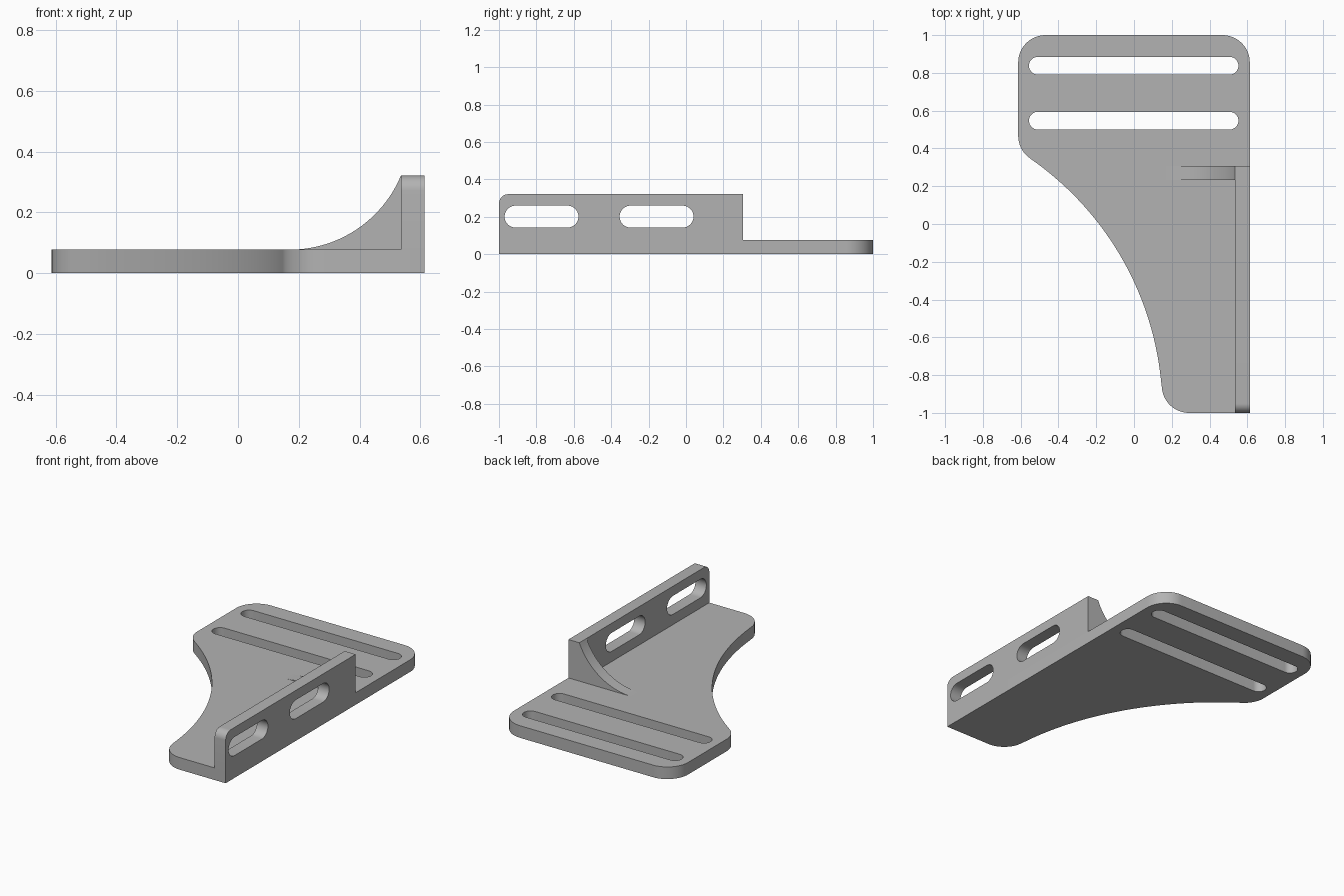
import bpy, bmesh
from math import cos, sin, radians, pi

cube = bpy.data.objects.get("Cube")
if cube:
    bpy.data.objects.remove(cube, do_unlink=True)

# Single material
grey = bpy.data.materials.new("plain grey")
grey.use_nodes = True
colour = (0.45, 0.45, 0.45, 1)
grey.diffuse_color = colour
grey.node_tree.nodes["Principled BSDF"].inputs["Base Color"].default_value = colour

# Main dimensions
SIDE = 0.613       # half width of the plate
T = 0.077          # sheet thickness
TOP = 0.321        # height of the upright wall
WALL_END = 0.306   # rear end of the wall
R = 0.145          # plate corner radius


def arc(cx, cy, r, start, end, steps=16):
    """Points along a circular arc, angles in degrees."""
    angles = [radians(start + (end - start) * i / steps) for i in range(steps + 1)]
    return [(cx + r * cos(a), cy + r * sin(a)) for a in angles]


def slot(x0, x1, y, r):
    """Outline of a slot with round ends."""
    return arc(x1 - r, y, r, -90, 90) + arc(x0 + r, y, r, 90, 270)


def sheet(name, loops, thickness, location, rotation=(0, 0, 0)):
    """Flat sheet: first loop is the outline, the others are holes."""
    curve = bpy.data.curves.new(name, "CURVE")
    curve.dimensions = "2D"
    curve.fill_mode = "BOTH"
    curve.extrude = thickness / 2
    for pts in loops:
        spline = curve.splines.new("POLY")
        spline.points.add(len(pts) - 1)
        for p, (x, y) in zip(spline.points, pts):
            p.co = (x, y, 0, 1)
        spline.use_cyclic_u = True
    obj = bpy.data.objects.new(name, curve)
    bpy.context.collection.objects.link(obj)
    obj.location = location
    obj.rotation_euler = rotation
    bpy.ops.object.select_all(action="DESELECT")
    obj.select_set(True)
    bpy.context.view_layer.objects.active = obj
    bpy.ops.object.convert(target="MESH")
    obj = bpy.context.view_layer.objects.active
    obj.name = name
    # Weld the caps to the sides, then smooth only the round edges
    bm = bmesh.new()
    bm.from_mesh(obj.data)
    bmesh.ops.remove_doubles(bm, verts=bm.verts, dist=0.0001)
    bmesh.ops.recalc_face_normals(bm, faces=bm.faces)
    bm.to_mesh(obj.data)
    bm.free()
    obj.data.materials.clear()
    obj.data.materials.append(grey)
    bpy.ops.object.shade_smooth_by_angle(angle=radians(30))
    return obj


# Base plate with a sweeping concave side and two long slots
outline = [(SIDE, -1)]
outline += arc(SIDE - R, 1 - R, R, 0, 90)
outline += arc(R - SIDE, 1 - R, R, 90, 180)
outline += arc(R - SIDE, 0.467, R, 180, 235)
outline += arc(-1.474, -0.99, 1.625, 55, 5.5, 40)
outline += arc(0.292, -1 + R, R, 184, 270)
long_slots = [slot(-0.556, 0.553, y, 0.047) for y in (0.838, 0.547)]
sheet("base_plate", [outline] + long_slots, T, (0, 0, T / 2))

# Upright side wall with two short slots and one rounded front corner
r = 0.05
wall = [(-1, T), (WALL_END, T), (WALL_END, TOP)]
wall += arc(r - 1, TOP - r, r, 90, 180, 10)
short_slots = [slot(y, y + 0.395, 0.201, 0.059) for y in (-0.97, -0.355)]
sheet("side_wall", [wall] + short_slots, T, (SIDE - T / 2, 0, 0), (pi / 2, 0, pi / 2))

# Curved gusset bracing the rear end of the wall
inner = SIDE - T
gusset = arc(0.17, T + 0.397, 0.397, -90, -22.8, 24)
gusset[-1] = (inner, TOP)
gusset.append((inner, T))
sheet("gusset", [gusset], 0.073, (0, WALL_END - 0.0365, 0), (pi / 2, 0, 0))
